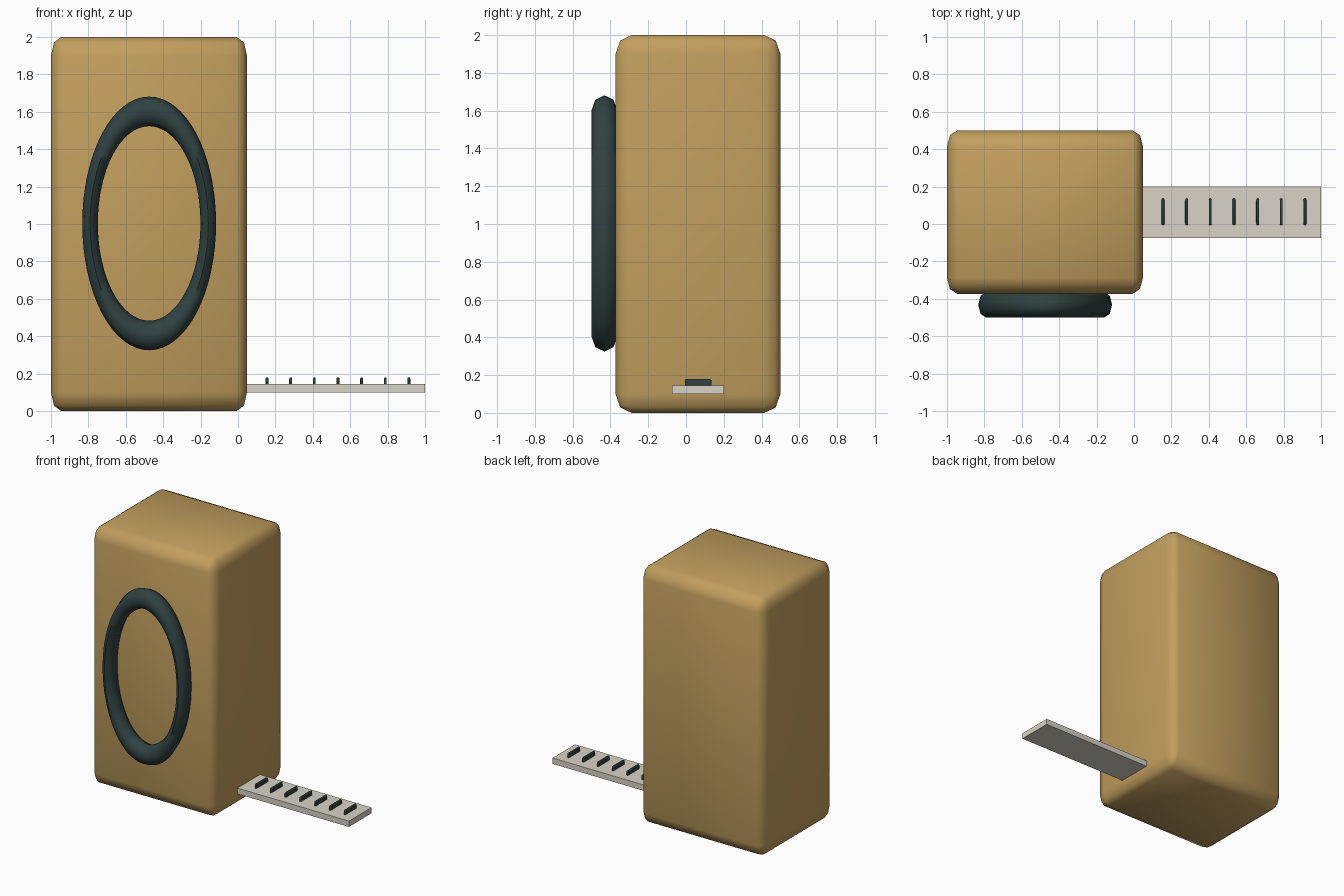
import bpy, bmesh, math
from mathutils import Vector

if "Cube" in bpy.data.objects:
    bpy.data.objects.remove(bpy.data.objects["Cube"])


def material(name, rgb):
    m = bpy.data.materials.new(name)
    lin = [(c / 255 / 12.92) if c < 11 else ((c / 255 + 0.055) / 1.055) ** 2.4 for c in rgb]
    m.diffuse_color = (*lin, 1)
    m.use_nodes = True
    m.node_tree.nodes["Principled BSDF"].inputs["Base Color"].default_value = m.diffuse_color
    return m


tan = material("tan_wood", (194, 159, 94))
dark = material("dark_teal", (48, 66, 66))
pale = material("pale_grey", (216, 211, 199))


def finish(name, bm, mat, smooth=None):
    bmesh.ops.recalc_face_normals(bm, faces=bm.faces)
    me = bpy.data.meshes.new(name)
    bm.to_mesh(me)
    bm.free()
    me.materials.append(mat)
    ob = bpy.data.objects.new(name, me)
    bpy.context.collection.objects.link(ob)
    if smooth:
        bpy.ops.object.select_all(action='DESELECT')
        ob.select_set(True)
        bpy.context.view_layer.objects.active = ob
        bpy.ops.object.shade_smooth_by_angle(angle=math.radians(smooth))
    return ob


def box(name, lo, hi, mat, inset=None, segments=2, smooth=None):
    """Box between two corners; inset gives the edge rounding along each axis."""
    lo, hi = Vector(lo), Vector(hi)
    size, mid = hi - lo, (lo + hi) / 2
    k = Vector(inset) if inset else Vector((1, 1, 1))
    bm = bmesh.new()
    bmesh.ops.create_cube(bm, size=1)
    for v in bm.verts:
        v.co = Vector(v.co[i] * size[i] / k[i] for i in range(3))
    if inset:
        bmesh.ops.bevel(bm, geom=bm.edges[:], offset=1, segments=segments,
                        profile=0.5, affect='EDGES')
    for v in bm.verts:
        v.co = mid + Vector(v.co[i] * k[i] for i in range(3))
    return finish(name, bm, mat, smooth)


# Tall rounded cabinet
box("cabinet", (-1, -0.373, 0), (0.048, 0.5, 2), tan, (0.055, 0.085, 0.1), 2, 60)

# Oval ring on the front
bm = bmesh.new()
N, M = 64, 8
rings = []
for i in range(N):
    a = 2 * math.pi * i / N
    ring = []
    for j in range(M):
        b = 2 * math.pi * j / M
        r = 1 + 0.132 * math.cos(b)
        ring.append(bm.verts.new((-0.475 + 0.316 * r * math.cos(a),
                                  -0.432 + 0.068 * math.sin(b),
                                  1.003 + 0.599 * r * math.sin(a))))
    rings.append(ring)
for i in range(N):
    p, q = rings[i], rings[(i + 1) % N]
    for j in range(M):
        k = (j + 1) % M
        bm.faces.new((p[j], p[k], q[k], q[j]))
finish("front_ring", bm, dark, 60)

# Side tray with seven raised bars
box("side_tray", (0.0, -0.075, 0.1), (1, 0.2, 0.145), pale)
for i in range(7):
    x = 0.155 + i * 0.1265
    box(f"tray_bar_{i + 1}", (x - 0.0075, -0.006, 0.135), (x + 0.0075, 0.135, 0.179),
        dark, (0.003, 0.009, 0.007), 2, 60)
